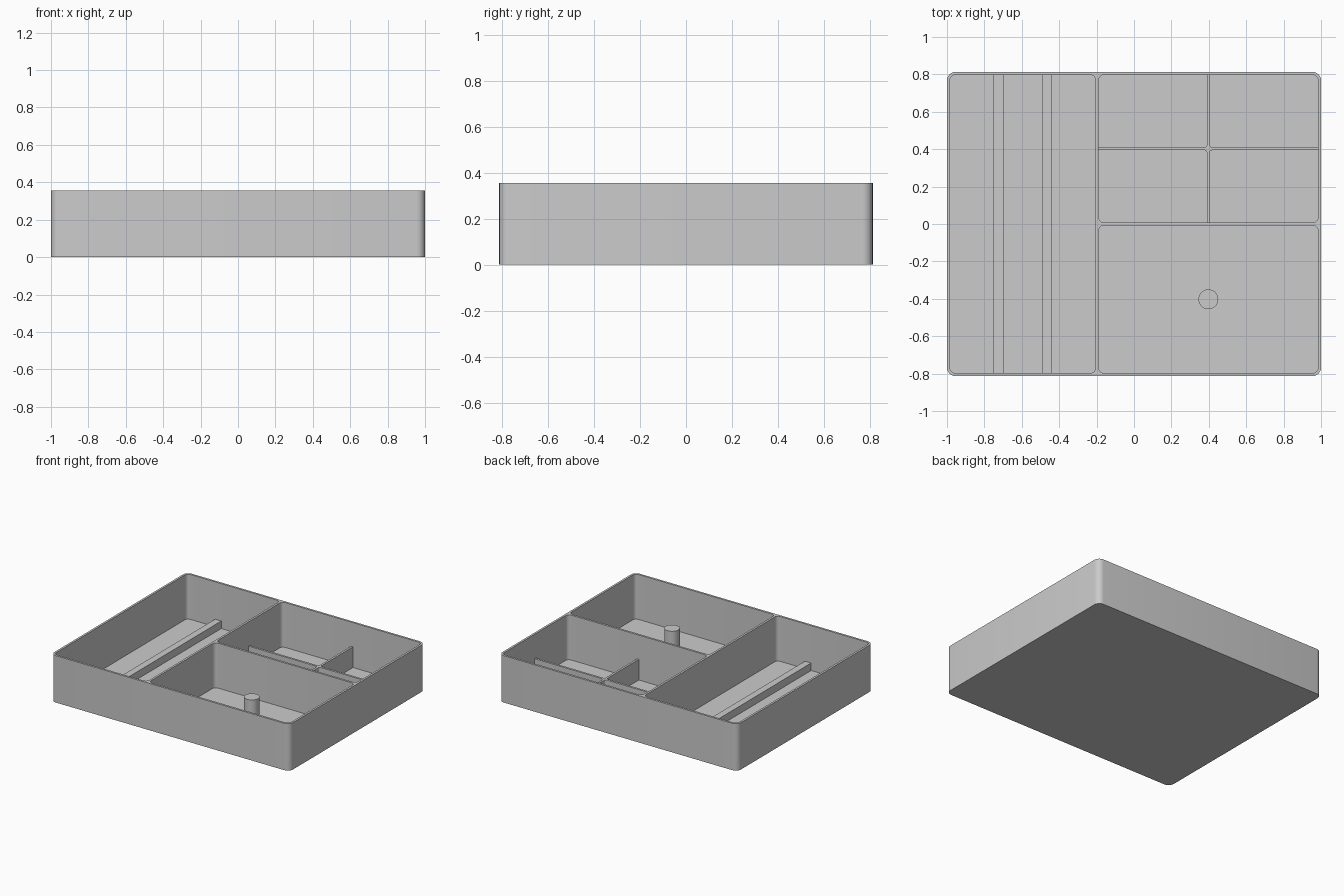
import bpy, bmesh, math

if "Cube" in bpy.data.objects:
    bpy.data.objects.remove(bpy.data.objects["Cube"], do_unlink=True)

HALF_X, HALF_Y, HEIGHT = 1.0, 0.813, 0.355
WALL, FLOOR = 0.016, 0.015
SPLIT = -0.197                      # centre of the long partition
IN_X, IN_Y, H = HALF_X - WALL, HALF_Y - WALL, WALL / 2

grey = bpy.data.materials.new("light grey plastic")
grey.use_nodes = True
grey.diffuse_color = (0.6, 0.6, 0.6, 1)
grey.node_tree.nodes["Principled BSDF"].inputs["Base Color"].default_value = (0.6, 0.6, 0.6, 1)


def prism(name, outline, z0, z1, radius=0, rounded=lambda co: True):
    """Extrude an outline upward and round its chosen vertical edges."""
    bm = bmesh.new()
    face = bm.faces.new([bm.verts.new((x, y, z0)) for x, y in outline])
    top = bmesh.ops.extrude_face_region(bm, geom=[face])["geom"]
    bmesh.ops.translate(bm, vec=(0, 0, z1 - z0),
                        verts=[v for v in top if isinstance(v, bmesh.types.BMVert)])
    if radius:
        edges = [e for e in bm.edges
                 if abs(e.verts[0].co.z - e.verts[1].co.z) > 1e-4 and rounded(e.verts[0].co)]
        bmesh.ops.bevel(bm, geom=edges, offset=radius, segments=6,
                        profile=0.5, affect='EDGES')
    bmesh.ops.recalc_face_normals(bm, faces=bm.faces)
    mesh = bpy.data.meshes.new(name)
    bm.to_mesh(mesh)
    bm.free()
    mesh.materials.append(grey)
    obj = bpy.data.objects.new(name, mesh)
    bpy.context.collection.objects.link(obj)
    return obj


def rect(x0, x1, y0, y1):
    return [(x0, y0), (x1, y0), (x1, y1), (x0, y1)]


def smooth(obj):
    bpy.ops.object.select_all(action='DESELECT')
    obj.select_set(True)
    bpy.context.view_layer.objects.active = obj
    bpy.ops.object.shade_smooth_by_angle(angle=math.radians(30))


# Tray body with three rounded pockets
tray = prism("tray", rect(-HALF_X, HALF_X, -HALF_Y, HALF_Y), 0, HEIGHT, 0.045)
pockets = {
    "long_pocket": rect(-IN_X, SPLIT - H, -IN_Y, IN_Y),
    "front_pocket": rect(SPLIT + H, IN_X, -IN_Y, -H),
    "back_pocket": rect(SPLIT + H, IN_X, H, IN_Y),
}
bpy.context.view_layer.objects.active = tray
for name, outline in pockets.items():
    cutter = prism(name, outline, FLOOR, HEIGHT + 0.1, 0.028)
    cutter.hide_render = True
    mod = tray.modifiers.new(name, 'BOOLEAN')
    mod.operation, mod.solver, mod.object = 'DIFFERENCE', 'EXACT', cutter
    bpy.ops.object.modifier_apply(modifier=name)
    bpy.data.objects.remove(cutter, do_unlink=True)
smooth(tray)

# Low cross divider in the back pocket, with filleted inner corners
cx, cy = (SPLIT + H + IN_X) / 2, (H + IN_Y) / 2
ax, ay = IN_X - cx + 0.004, IN_Y - cy + 0.004
cross = [(-ax, -H), (-H, -H), (-H, -ay), (H, -ay), (H, -H), (ax, -H),
         (ax, H), (H, H), (H, ay), (-H, ay), (-H, H), (-ax, H)]
divider = prism("cross_divider", [(cx + x, cy + y) for x, y in cross], FLOOR - 0.005, 0.172,
                0.012, lambda co: abs(co.x - cx) < 0.02 and abs(co.y - cy) < 0.02)
smooth(divider)

# Two support rails at the thirds of the long pocket
span = SPLIT - H + IN_X
for i, side in enumerate(("outer", "inner"), 1):
    x = -IN_X + span * i / 3
    prism(side + "_rail", rect(x - 0.026, x + 0.026, -IN_Y - 0.004, IN_Y + 0.004),
          FLOOR - 0.005, 0.072)

# Round post in the middle of the front pocket
bpy.ops.mesh.primitive_cylinder_add(vertices=48, radius=0.053, depth=0.24,
                                    location=(cx, -cy, 0.13))
post = bpy.context.object
post.name = "post"
post.data.materials.append(grey)
smooth(post)
